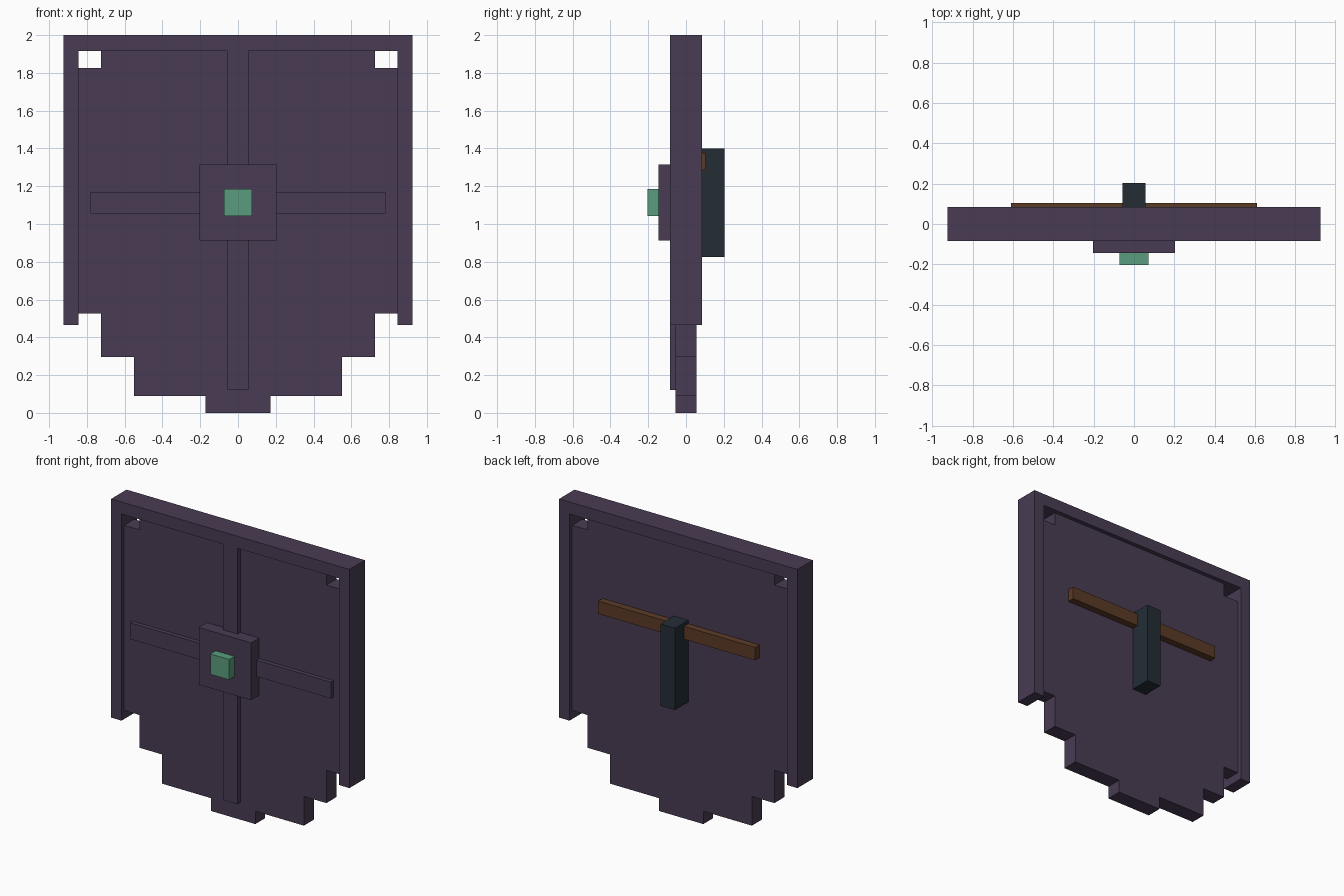
import bpy
import bmesh

cube = bpy.data.objects.get("Cube")
if cube:
    bpy.data.objects.remove(cube, do_unlink=True)


def material(name, rgb):
    m = bpy.data.materials.new(name)
    m.use_nodes = True
    m.diffuse_color = (*rgb, 1)
    m.node_tree.nodes["Principled BSDF"].inputs["Base Color"].default_value = (*rgb, 1)
    return m


purple = material("dark_purple", (0.067, 0.045, 0.087))
green = material("gem_green", (0.105, 0.335, 0.210))
slate = material("dark_slate", (0.017, 0.027, 0.036))
brown = material("leather_brown", (0.105, 0.043, 0.019))


def slab(name, outline, y0, y1, mat):
    """Extrude an x-z outline from y0 (front) to y1 (back)."""
    bm = bmesh.new()
    face = bm.faces.new([bm.verts.new((x, y0, z)) for x, z in outline])
    new = bmesh.ops.extrude_face_region(bm, geom=[face])["geom"]
    verts = [v for v in new if isinstance(v, bmesh.types.BMVert)]
    bmesh.ops.translate(bm, verts=verts, vec=(0, y1 - y0, 0))
    bmesh.ops.recalc_face_normals(bm, faces=bm.faces)
    mesh = bpy.data.meshes.new(name)
    bm.to_mesh(mesh)
    bm.free()
    mesh.materials.append(mat)
    obj = bpy.data.objects.new(name, mesh)
    bpy.context.collection.objects.link(obj)
    return obj


def mirrored(half):
    """Close a right-hand half outline with its mirror image."""
    return half + [(-x, z) for x, z in reversed(half)]


def box(name, half_width, z0, z1, y0, y1, mat):
    return slab(name, mirrored([(half_width, z0), (half_width, z1)]), y0, y1, mat)


# Stepped shield panel with notched upper corners
slab("shield_panel", mirrored([
    (0.173, 0), (0.173, 0.09), (0.55, 0.09), (0.55, 0.295), (0.725, 0.295),
    (0.725, 0.525), (0.845, 0.525), (0.845, 1.825), (0.725, 1.825), (0.725, 1.915)]),
    -0.055, 0.055, purple)

# Thicker rim along the top and both sides
slab("rim", mirrored([(0.845, 1.915), (0.845, 0.465), (0.925, 0.465), (0.925, 2.0)]),
     -0.085, 0.085, purple)

# Raised cross, boss and gem on the front
box("vertical_rib", 0.056, 0.12, 1.915, -0.085, -0.055, purple)
box("horizontal_rib", 0.78, 1.055, 1.17, -0.085, -0.055, purple)
box("boss", 0.203, 0.912, 1.314, -0.145, -0.055, purple)
box("gem", 0.073, 1.042, 1.185, -0.203, -0.145, green)

# Grip and strap on the back
box("grip", 0.056, 0.825, 1.40, 0.055, 0.203, slate)
box("strap", 0.61, 1.285, 1.375, 0.055, 0.104, brown)
